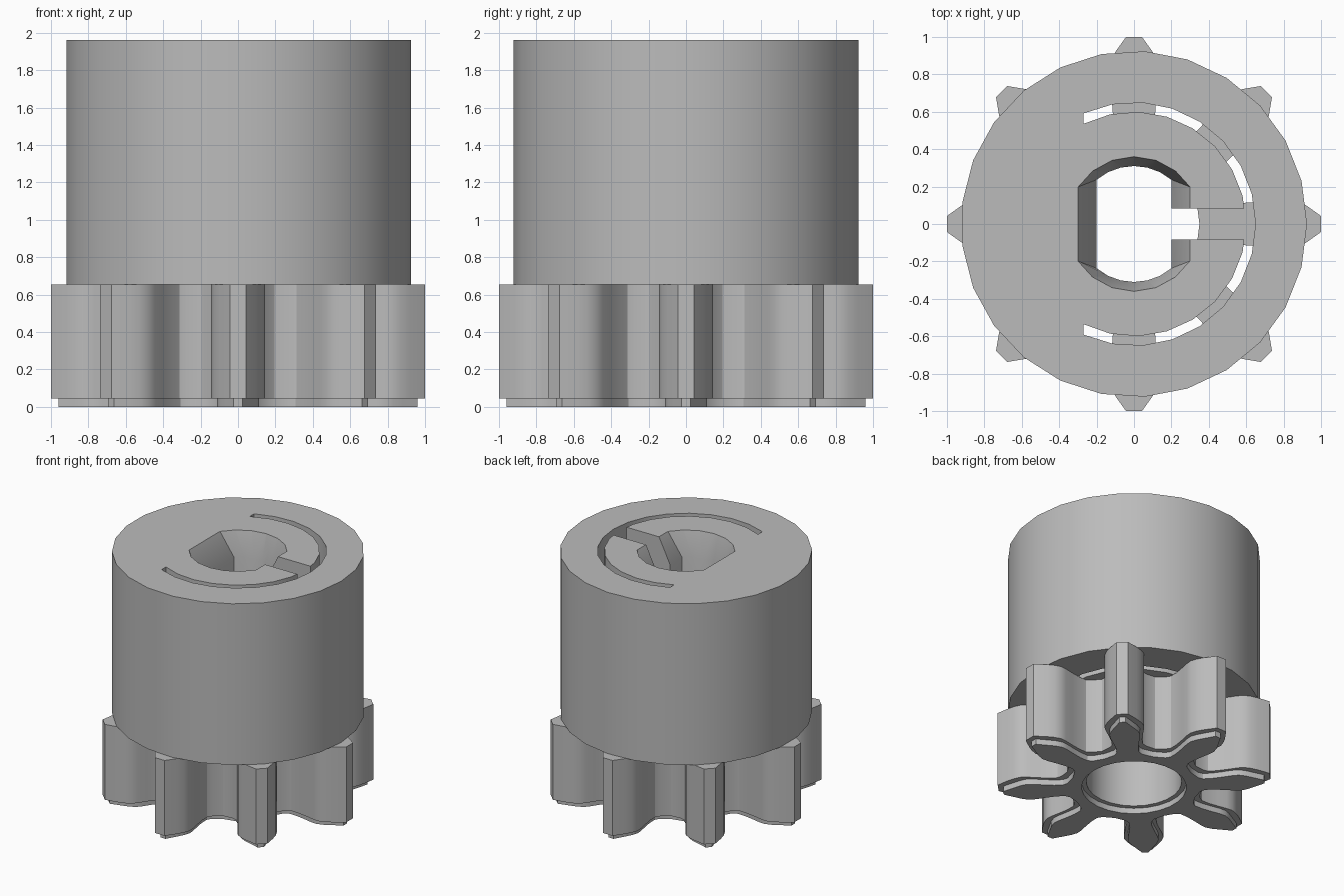
import bpy, bmesh, math

default = bpy.data.objects.get("Cube")
if default:
    bpy.data.objects.remove(default, do_unlink=True)

grey = bpy.data.materials.new("plain grey")
grey.use_nodes = True
colour = (0.5, 0.5, 0.5, 1)
grey.diffuse_color = colour
grey.node_tree.nodes["Principled BSDF"].inputs["Base Color"].default_value = colour

SIDES = 25          # facets on every full circle
TEETH = 8
SPLIT = 0.655       # height where gear meets drum
TOP = 1.96


def polar(r, a):
    return (r * math.cos(a), r * math.sin(a))


def arc(r, start, end, steps):
    return [polar(r, start + (end - start) * i / steps) for i in range(steps + 1)]


def circle(r):
    return arc(r, 0, math.tau, SIDES)[:-1]


def loft(name, layers):
    """Closed solid through outlines of equal length, given as (outline, z)."""
    bm = bmesh.new()
    rings = [[bm.verts.new((x, y, z)) for x, y in pts] for pts, z in layers]
    bm.faces.new(rings[0][::-1])
    bm.faces.new(rings[-1])
    for low, high in zip(rings, rings[1:]):
        for i in range(len(low)):
            j = (i + 1) % len(low)
            bm.faces.new((low[i], low[j], high[j], high[i]))
    bmesh.ops.recalc_face_normals(bm, faces=bm.faces)
    mesh = bpy.data.meshes.new(name)
    bm.to_mesh(mesh)
    bm.free()
    mesh.materials.append(grey)
    obj = bpy.data.objects.new(name, mesh)
    bpy.context.collection.objects.link(obj)
    return obj


def finish(obj, cutters):
    """Cut the part, drop the cutters and smooth the shallow edges."""
    bpy.ops.object.select_all(action="DESELECT")
    obj.select_set(True)
    bpy.context.view_layer.objects.active = obj
    for cutter in cutters:
        cutter.hide_render = True
        mod = obj.modifiers.new("cut", "BOOLEAN")
        mod.operation = "DIFFERENCE"
        mod.solver = "EXACT"
        mod.object = cutter
        bpy.ops.object.modifier_apply(modifier=mod.name)
        bpy.data.objects.remove(cutter, do_unlink=True)
    bpy.ops.object.shade_smooth_by_angle(angle=math.radians(28))


# Drum with a keyed shaft hole and a spring slot
def double_flat(r, flat):
    a = math.acos(flat / r)
    return arc(r, a, math.pi - a, 6) + arc(r, math.pi + a, math.tau - a, 6)


drum = loft("drum", [(circle(0.925), SPLIT), (circle(0.925), TOP)])
shaft_hole = loft("shaft_hole_cutter", [
    (double_flat(0.31, 0.2), 0.5),
    (double_flat(0.31, 0.2), TOP - 0.2),
    (double_flat(0.3625, 0.305), TOP + 0.01)])

outer_end, inner_end = math.acos(-0.27 / 0.65), math.acos(-0.27 / 0.6)
slot_outline = (arc(0.65, -outer_end, outer_end, 16)
                + arc(0.6, inner_end, -inner_end, 16))
arc_slot = loft("arc_slot_cutter", [(slot_outline, 0.5), (slot_outline, 2.1)])
key_outline = [(0.05, -0.083), (0.62, -0.083), (0.62, 0.083), (0.05, 0.083)]
key_slot = loft("key_slot_cutter", [(key_outline, 0.5), (key_outline, 2.1)])
finish(drum, [shaft_hole, arc_slot, key_slot])

# Gear: bulbous teeth, half profile as (distance out, half width)
FLANK = [(0.52, 0.135), (0.555, 0.113), (0.62, 0.114), (0.7, 0.127),
         (0.77, 0.141), (0.82, 0.145), (0.87, 0.128), (0.92, 0.1), (1.0, 0.043)]


def gear_outline(inset):
    half = [(r - inset, w - inset * 0.8) for r, w in FLANK]
    half[-1] = (1 - inset, 0.043 - inset * 0.5)
    tooth = [(r, -w) for r, w in half] + [(r, w) for r, w in reversed(half)]
    pts = []
    for n in range(TEETH):
        a = math.tau * n / TEETH
        c, s = math.cos(a), math.sin(a)
        pts += [(x * c - y * s, x * s + y * c) for x, y in tooth]
        pts.append(polar(0.51 - inset, a + math.pi / TEETH))
    return pts


LIP = 0.045
gear = loft("gear", [(gear_outline(0.04), 0), (gear_outline(0.04), LIP),
                     (gear_outline(0), LIP), (gear_outline(0), SPLIT)])
bore = loft("bore_cutter", [(circle(0.385), -0.1), (circle(0.385), LIP),
                            (circle(0.35), LIP), (circle(0.35), 0.8)])
finish(gear, [bore])
